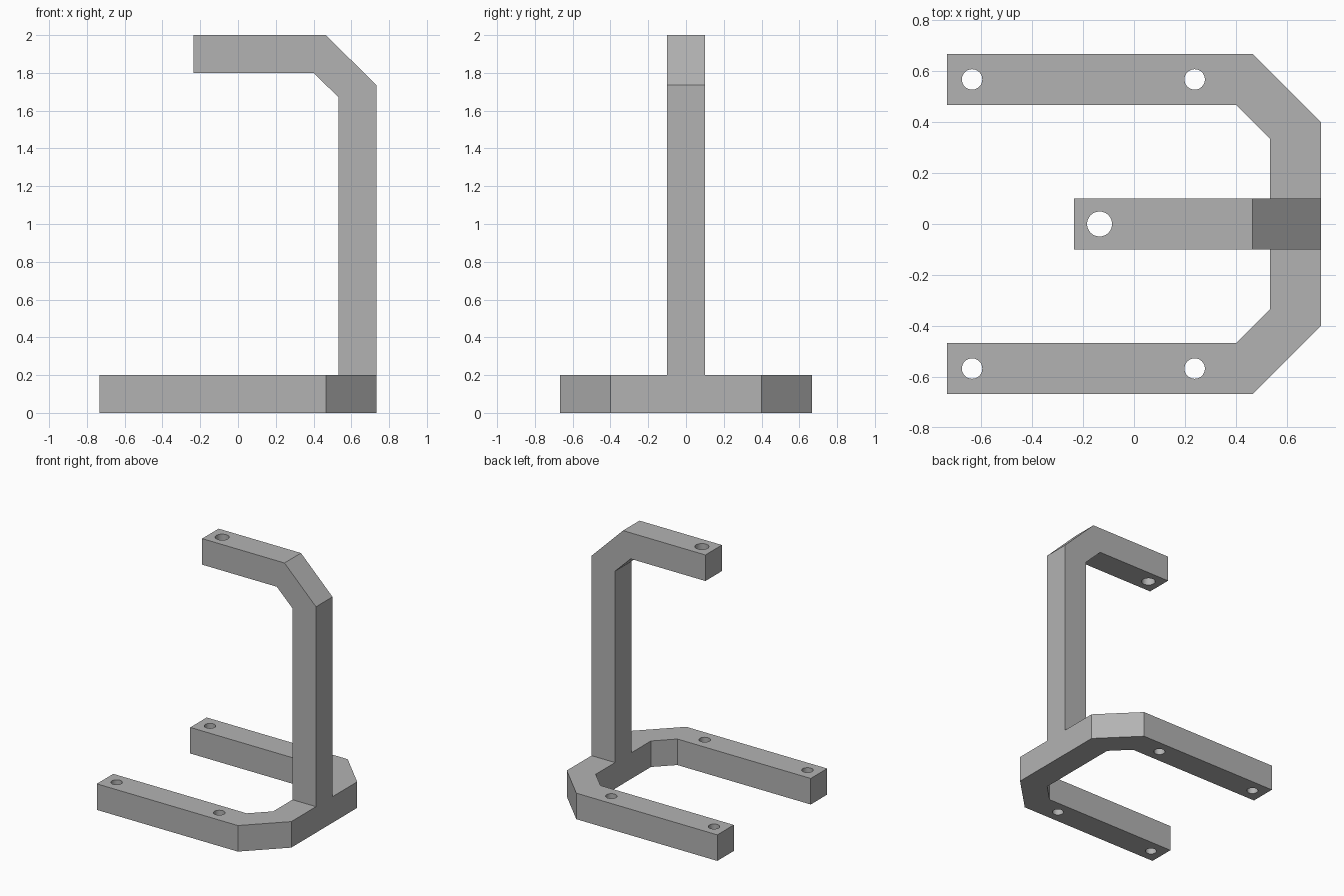
import bpy
import bmesh
from mathutils import Vector

if "Cube" in bpy.data.objects:
    bpy.data.objects.remove(bpy.data.objects["Cube"], do_unlink=True)

grey = bpy.data.materials.new("mid grey")
grey.use_nodes = True
grey.diffuse_color = (0.45, 0.45, 0.45, 1)
grey.node_tree.nodes["Principled BSDF"].inputs["Base Color"].default_value = (0.45, 0.45, 0.45, 1)


def extrude_profile(name, points, direction):
    """Make a prism by extruding a flat outline along a direction."""
    bm = bmesh.new()
    face = bm.faces.new([bm.verts.new(p) for p in points])
    result = bmesh.ops.extrude_face_region(bm, geom=[face], use_keep_orig=True)
    moved = [v for v in result["geom"] if isinstance(v, bmesh.types.BMVert)]
    bmesh.ops.translate(bm, verts=moved, vec=Vector(direction))
    bmesh.ops.recalc_face_normals(bm, faces=bm.faces)
    mesh = bpy.data.meshes.new(name)
    bm.to_mesh(mesh)
    bm.free()
    mesh.materials.append(grey)
    obj = bpy.data.objects.new(name, mesh)
    bpy.context.collection.objects.link(obj)
    return obj


def drill(obj, x, y, z, radius):
    """Cut a vertical round hole through a bar."""
    bpy.ops.mesh.primitive_cylinder_add(vertices=48, radius=radius, depth=0.4, location=(x, y, z))
    cutter = bpy.context.object
    cutter.name = "hole_cutter"
    cutter.hide_render = True
    cutter.data.materials.append(grey)
    mod = obj.modifiers.new("hole", "BOOLEAN")
    mod.operation = "DIFFERENCE"
    mod.solver = "EXACT"
    mod.object = cutter
    bpy.context.view_layer.objects.active = obj
    bpy.ops.object.modifier_apply(modifier=mod.name)
    bpy.data.objects.remove(cutter, do_unlink=True)


LEFT, RIGHT, BAR = -0.733, 0.733, 0.2

# U-shaped base: half outline, mirrored across y
outer = [(LEFT, 0.667), (0.465, 0.667), (RIGHT, 0.4)]
inner = [(RIGHT - BAR, 0.335), (0.4, 0.467), (LEFT, 0.467)]
mirror = lambda pts: [(x, -y) for x, y in reversed(pts)]
outline = outer + mirror(outer) + mirror(inner) + inner
base = extrude_profile("base_frame", [(x, y, 0) for x, y in outline], (0, 0, BAR))
for hx in (-0.635, 0.238):
    for hy in (-0.567, 0.567):
        drill(base, hx, hy, BAR / 2, 0.04)

# Upright post with chamfered bend and overhanging arm
side = [(RIGHT, BAR), (RIGHT, 1.735), (0.465, 2), (-0.235, 2),
        (-0.235, 1.8), (0.4, 1.8), (RIGHT - BAR, 1.67), (RIGHT - BAR, BAR)]
arm = extrude_profile("post_and_arm", [(x, -BAR / 2, z) for x, z in side], (0, BAR, 0))
drill(arm, -0.135, 0, 1.9, 0.049)

# Keep flat faces crisp while rounding the hole walls
for obj in (base, arm):
    bpy.ops.object.select_all(action="DESELECT")
    obj.select_set(True)
    bpy.context.view_layer.objects.active = obj
    bpy.ops.object.shade_smooth_by_angle(angle=0.5)
